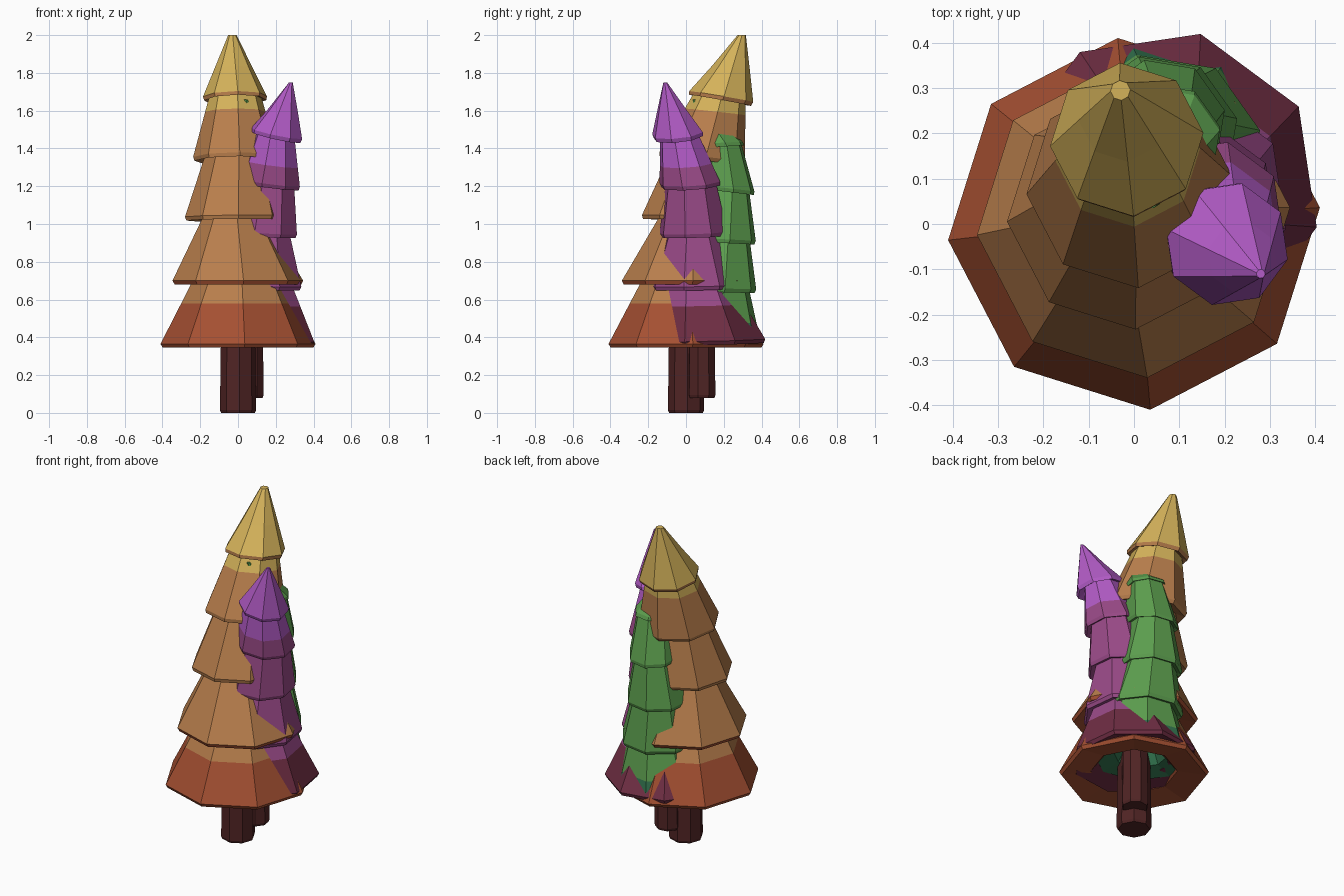
import bpy, bmesh, math

if "Cube" in bpy.data.objects:
    bpy.data.objects.remove(bpy.data.objects["Cube"])

def lin(c):
    c /= 255
    return c / 12.92 if c <= 0.04045 else ((c + 0.055) / 1.055) ** 2.4

COLOURS = {
    "trunk_brown": (80, 36, 36), "rust": (165, 80, 50), "tan": (184, 126, 76),
    "yellow": (212, 178, 90), "maroon": (112, 46, 68), "plum": (154, 74, 136),
    "violet": (180, 92, 200), "leaf_green": (92, 158, 78), "teal": (50, 115, 78),
}
MATS = {}
for name, rgb in COLOURS.items():
    m = bpy.data.materials.new(name)
    m.diffuse_color = (*[lin(c) for c in rgb], 1)
    m.use_nodes = True
    m.node_tree.nodes["Principled BSDF"].inputs["Base Color"].default_value = m.diffuse_color
    MATS[name] = m

def loft(name, rings, cols, rot, sides=8):
    """Flat-shaded lathe; ring = (x, y, z, radius, tilt_x, tilt_y), cols = one per strip."""
    bm = bmesh.new()
    used = list(dict.fromkeys(cols))
    loops = []
    for x, y, z, r, tx, ty in rings:
        loop = []
        for i in range(sides):
            a = math.radians(rot) + 2 * math.pi * i / sides
            dx, dy = r * math.cos(a), r * math.sin(a)
            loop.append(bm.verts.new((x + dx, y + dy, z + tx * dx + ty * dy)))
        loops.append(loop)
    for k in range(len(rings) - 1):
        for i in range(sides):
            j = (i + 1) % sides
            f = bm.faces.new((loops[k][i], loops[k][j], loops[k + 1][j], loops[k + 1][i]))
            f.material_index = used.index(cols[k])
    bm.faces.new(loops[0][::-1]).material_index = used.index(cols[0])
    bm.faces.new(loops[-1]).material_index = used.index(cols[-1])
    bmesh.ops.recalc_face_normals(bm, faces=bm.faces)
    me = bpy.data.meshes.new(name)
    bm.to_mesh(me)
    bm.free()
    for c in used:
        me.materials.append(MATS[c])
    bpy.context.collection.objects.link(bpy.data.objects.new(name, me))

def tree(name, rot, tiers, tip):
    """tier = (x, y, z, radius, top_radius, tilt_x, tilt_y, lip, lower, upper, split)."""
    for n, (x, y, z, r, rt, tx, ty, lip, low, up, split) in enumerate(tiers):
        last = n == len(tiers) - 1
        ex, ey, ez = tip if last else tiers[n + 1][:3]
        if not last:
            ez += 0.03
        h = ez - z
        hollow = 0.15 if n == 0 else 0.04

        def ring(t, rad):
            k = 1 - t if last else 1
            return (x + (ex - x) * t, y + (ey - y) * t, z + h * t, rad, tx * k, ty * k)
        t0 = 0.02 / h
        rings = [ring(hollow / h, r * 0.3), ring(0.025 / h, r * 0.58), ring(0, r * 0.97),
                 ring(t0, r), ring(split, r + (rt - r) * (split - t0) / (1 - t0)), ring(1, rt)]
        loft(f"{name}_tier_{n + 1}", rings, [lip, lip, lip, low, up], rot)

def trunk(name, x, y, z0, z1, r, rot):
    rings = [(x, y, z0, r * 0.93, 0, 0), (x, y, z0 + 0.015, r, 0, 0), (x, y, z1, r * 0.92, 0, 0)]
    loft(name, rings, ["trunk_brown"] * 2, rot)

# Large tan tree, leaning back
R, T, Y = "rust", "tan", "yellow"
tree("large_tree", 5, [
    (0.0, 0.0, 0.345, 0.412, 0.235, 0, 0, R, R, T, 0.64),
    (0.0, 0.005, 0.68, 0.347, 0.16, 0, 0, R, T, T, 0.5),
    (-0.02, 0.025, 1.02, 0.262, 0.165, 0.01, -0.03, T, T, T, 0.5),
    (-0.01, 0.08, 1.335, 0.228, 0.135, 0.01, -0.11, T, T, Y, 0.74),
    (-0.015, 0.18, 1.655, 0.17, 0.022, 0.02, -0.18, T, Y, Y, 0.5),
], (-0.03, 0.295, 2.0))
trunk("large_tree_trunk", 0, 0, 0, 0.6, 0.096, 5)

# Purple tree, leaning to the front right
M, P, V = "maroon", "plum", "violet"
tree("purple_tree", 31, [
    (0.06, 0.08, 0.365, 0.352, 0.20, -0.02, 0.02, M, M, P, 0.64),
    (0.09, 0.05, 0.655, 0.25, 0.145, -0.03, 0.02, P, P, P, 0.5),
    (0.13, 0.04, 0.935, 0.185, 0.135, -0.05, 0.03, P, P, P, 0.5),
    (0.165, 0.025, 1.20, 0.165, 0.10, -0.13, 0.06, P, P, V, 0.4),
    (0.20, -0.04, 1.46, 0.138, 0.01, -0.22, 0.10, V, V, V, 0.5),
], (0.28, -0.11, 1.75))
trunk("purple_tree_trunk", 0.062, 0.082, 0.08, 0.6, 0.076, 31)

# Green tree, mostly hidden behind the others
G, E = "leaf_green", "teal"
tree("green_tree", 13, [
    (0.058, 0.127, 0.38, 0.268, 0.18, 0, 0, E, E, G, 0.33),
    (0.065, 0.155, 0.64, 0.22, 0.15, 0, -0.03, G, G, G, 0.5),
    (0.05, 0.19, 0.90, 0.182, 0.115, 0, -0.05, G, G, G, 0.5),
    (0.055, 0.22, 1.17, 0.148, 0.105, 0, -0.12, G, G, G, 0.5),
    (0.07, 0.19, 1.41, 0.125, 0.01, 0, 0.05, G, G, G, 0.5),
], (0.04, 0.045, 1.66))
